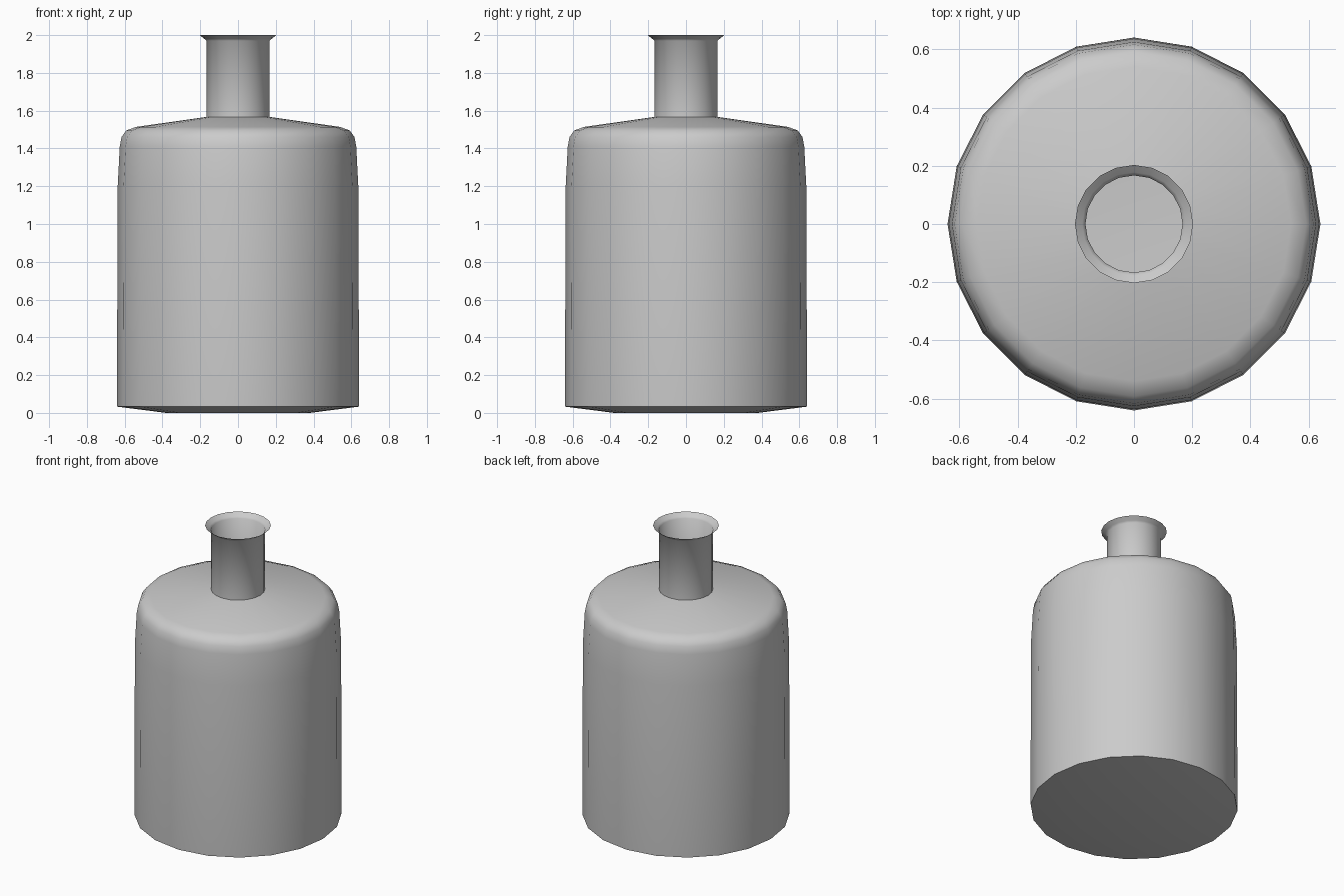
import bpy, bmesh, math

if "Cube" in bpy.data.objects:
    bpy.data.objects.remove(bpy.data.objects["Cube"])

SIDES = 20
# Outer profile (radius, height): base, body, rounded shoulder, neck, flared lip
profile = [(0.38, 0.0), (0.64, 0.033), (0.641, 0.045), (0.637, 1.2), (0.626, 1.41),
           (0.617, 1.46), (0.592, 1.495), (0.54, 1.514), (0.167, 1.567),
           (0.167, 1.97), (0.178, 1.98), (0.203, 2.0)]

bm = bmesh.new()
rings = []
for r, z in profile:
    rings.append([bm.verts.new((r * math.cos(2 * math.pi * i / SIDES),
                                r * math.sin(2 * math.pi * i / SIDES), z))
                  for i in range(SIDES)])

# Base disc and walls; the mouth stays open
bm.faces.new(rings[0][::-1])
for a, b in zip(rings, rings[1:]):
    for i in range(SIDES):
        j = (i + 1) % SIDES
        bm.faces.new((a[i], a[j], b[j], b[i]))

mesh = bpy.data.meshes.new("bottle")
bm.to_mesh(mesh)
bm.free()
bottle = bpy.data.objects.new("bottle", mesh)
bpy.context.collection.objects.link(bottle)

# Smooth sides, crisp base and neck edges
bpy.context.view_layer.objects.active = bottle
bottle.select_set(True)
bpy.ops.object.shade_smooth_by_angle(angle=math.radians(50))
